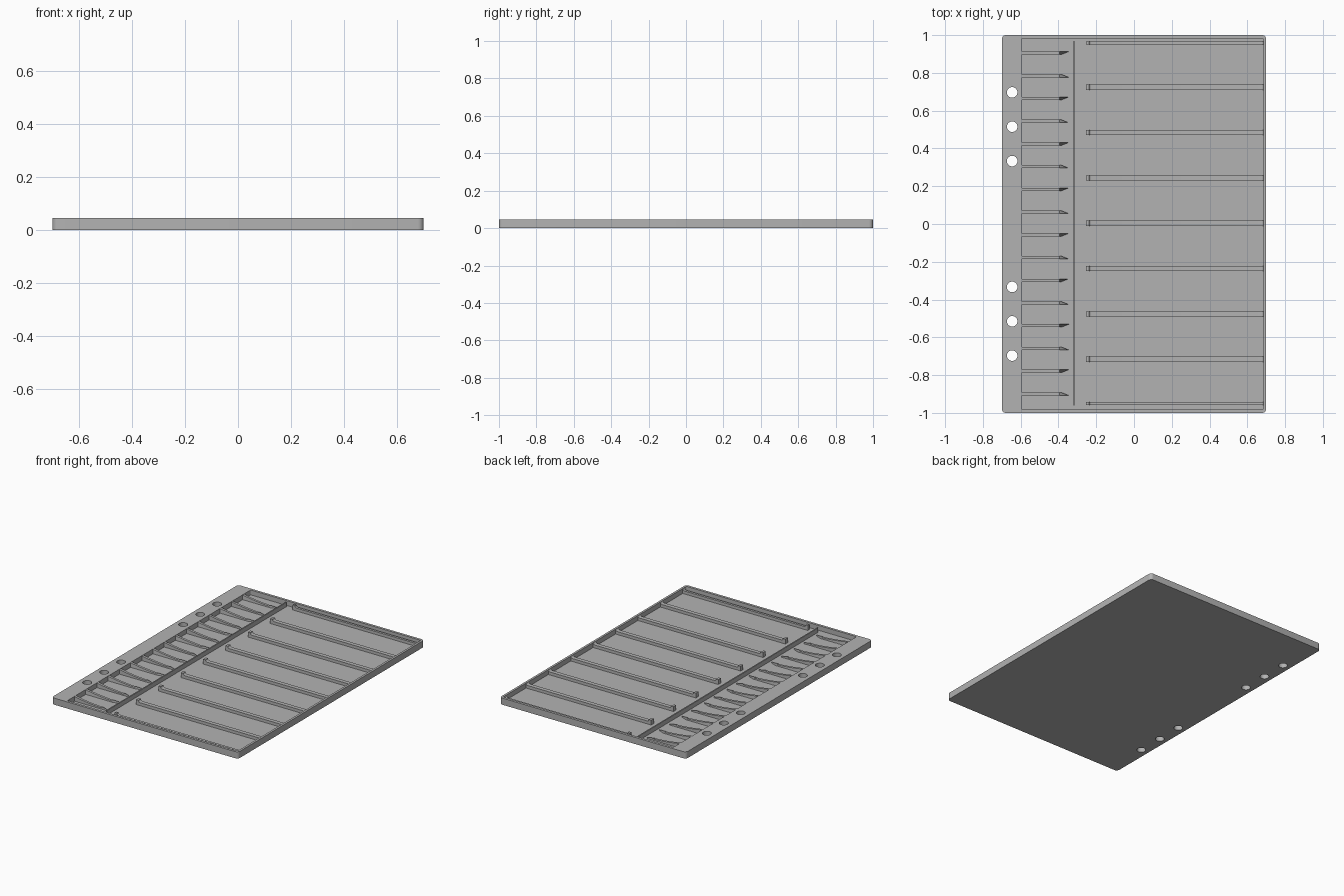
import bpy
import bmesh
import math
from mathutils import Vector

cube = bpy.data.objects.get("Cube")
if cube:
    bpy.data.objects.remove(cube, do_unlink=True)

HEIGHT, FLOOR = 0.045, 0.012

grey = bpy.data.materials.new("plastic grey")
grey.use_nodes = True
grey.diffuse_color = (0.45, 0.45, 0.45, 1)
grey.node_tree.nodes["Principled BSDF"].inputs["Base Color"].default_value = grey.diffuse_color


def extrude(name, points, direction):
    """Solid made by pushing a flat outline along a direction."""
    bm = bmesh.new()
    face = bm.faces.new([bm.verts.new(p) for p in points])
    moved = bmesh.ops.extrude_face_region(bm, geom=[face])["geom"]
    bmesh.ops.translate(bm, verts=[v for v in moved if isinstance(v, bmesh.types.BMVert)],
                        vec=Vector(direction))
    bmesh.ops.recalc_face_normals(bm, faces=bm.faces)
    mesh = bpy.data.meshes.new(name)
    bm.to_mesh(mesh)
    bm.free()
    mesh.materials.append(grey)
    obj = bpy.data.objects.new(name, mesh)
    bpy.context.collection.objects.link(obj)
    return obj


def rounded_block(name, x0, x1, y0, y1, z0, z1, radius):
    """Block with rounded upright corners."""
    corners = [(x1, y1, -1, -1), (x0, y1, 1, -1), (x0, y0, 1, 1), (x1, y0, -1, 1)]
    points = []
    for i, (x, y, sx, sy) in enumerate(corners):
        for k in range(7):
            a = math.radians(90 * i + 15 * k)
            points.append((x + radius * (sx + math.cos(a)),
                           y + radius * (sy + math.sin(a)), z0))
    return extrude(name, points, (0, 0, z1 - z0))


def cut(target, cutter):
    cutter.hide_render = True
    mod = target.modifiers.new("cut", "BOOLEAN")
    mod.operation = "DIFFERENCE"
    mod.solver = "EXACT"
    mod.object = cutter
    bpy.context.view_layer.objects.active = target
    bpy.ops.object.modifier_apply(modifier=mod.name)
    bpy.data.objects.remove(cutter, do_unlink=True)


def smooth(obj):
    bpy.ops.object.select_all(action="DESELECT")
    obj.select_set(True)
    bpy.context.view_layer.objects.active = obj
    bpy.ops.object.shade_smooth_by_angle(angle=math.radians(30))


# Tray body with its wide punched margin
tray = rounded_block("tray", -0.7, 0.7, -1, 1, 0, HEIGHT, 0.022)
cut(tray, rounded_block("cavity_cutter", -0.593, 0.685, -0.983, 0.983, FLOOR, 0.1, 0.006))
for side in (-1, 1):
    for y in (0.333, 0.515, 0.697):
        ring = [(-0.645 + 0.028 * math.cos(a), side * y + 0.028 * math.sin(a), -0.05)
                for a in (math.tau * k / 32 for k in range(32))]
        cut(tray, extrude("hole_cutter", ring, (0, 0, 0.2)))
smooth(tray)

# Long divider
divider = rounded_block("divider", -0.322, -0.314, -0.96, 0.968, FLOOR / 2, 0.042, 0.002)


def arc(cx, cz, r, start, end):
    return [(cx + r * math.cos(math.radians(start + (end - start) * k / 6)),
             cz + r * math.sin(math.radians(start + (end - start) * k / 6))) for k in range(7)]


# Compartment ribs: an upright inner end, a fillet, then a lowered top edge
def rib(name, y, width):
    dip, r = 0.032, HEIGHT - 0.032
    top = [(-0.255, HEIGHT)] + arc(-0.225, dip + r, r, 180, 270)
    top += arc(0.685 - r, dip + r, r, 270, 360)
    profile = [(0.69, FLOOR / 2), (-0.255, FLOOR / 2)] + top + [(0.69, HEIGHT)]
    smooth(extrude(name, [(x, y - width / 2, z) for x, z in profile], (0, width, 0)))


for i in range(-3, 4):
    rib("compartment_rib", 0.004 + 0.24 * i, 0.028)
for y in (0.959, -0.951):
    rib("end_rib", y, 0.016)


# Comb teeth: a concave top edge and a slanted tip
def tooth(y, flip):
    top = [(-0.595 + 0.25 * t, 0.02 + 0.024 * (1 - t) ** 2) for t in (k / 10 for k in range(11))]
    profile = [(-0.345, FLOOR / 2), (-0.6, FLOOR / 2), (-0.6, HEIGHT - 0.001)] + top
    obj = extrude("comb_tooth", [(x, y - 0.008, z) for x, z in profile], (0, 0.016, 0))
    for v in obj.data.vertices:
        if v.co.x > -0.346 and (v.co.y - y) * flip < 0:
            v.co.x -= 0.04
    # Drop the top points that the slanted tip passes over
    bm = bmesh.new()
    bm.from_mesh(obj.data)
    extra = [v for v in bm.verts if -0.39 < v.co.x < -0.346 and v.co.z > FLOOR
             and (v.co.y - y) * flip < 0 and abs(v.co.x + 0.385) > 0.001]
    bmesh.ops.dissolve_verts(bm, verts=extra)
    bm.to_mesh(obj.data)
    bm.free()
    smooth(obj)


for i in range(16):
    tooth(0.905 - 0.1203 * i, 1 if i % 2 == 0 else -1)
